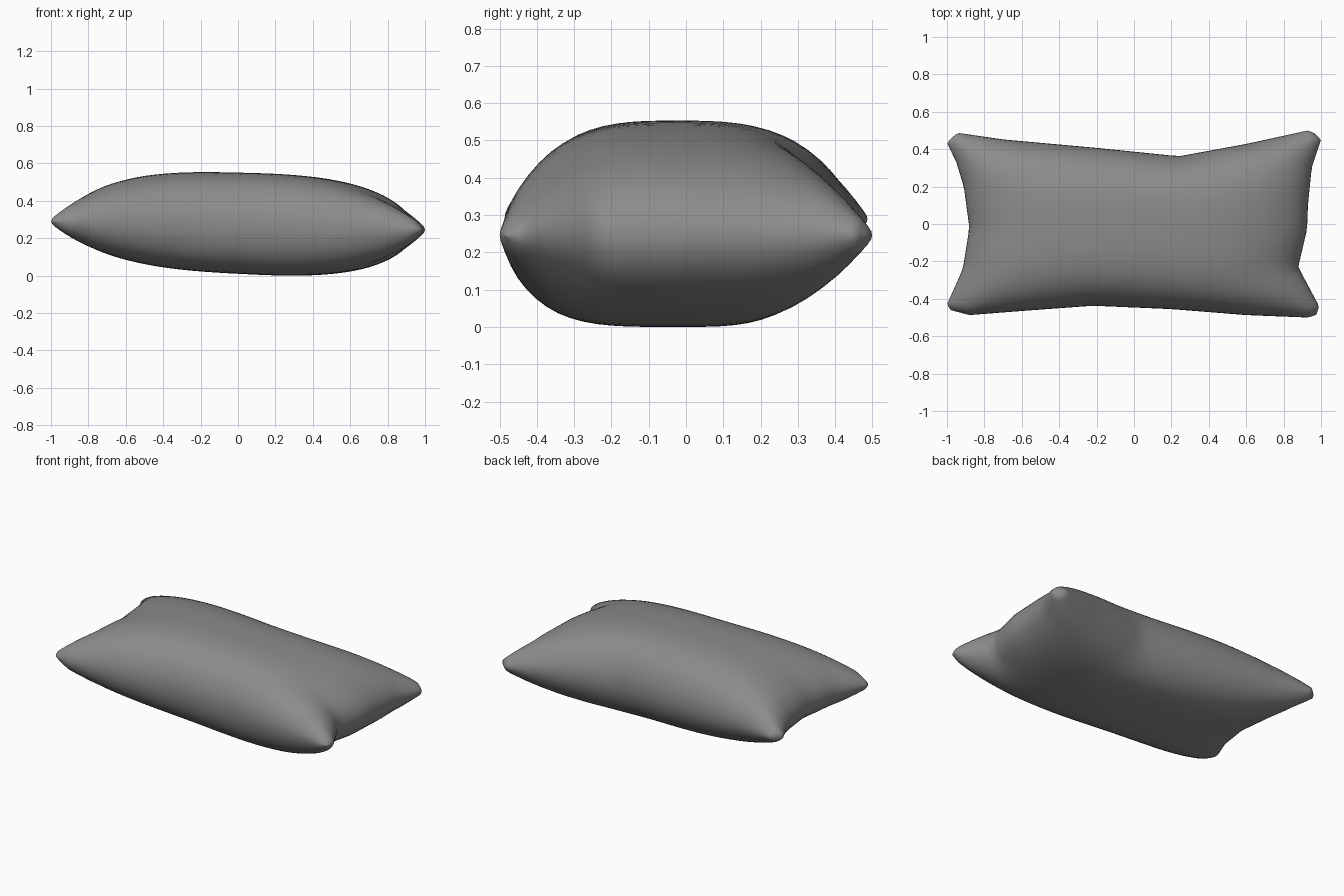
import bpy, bmesh, math

if "Cube" in bpy.data.objects:
    bpy.data.objects.remove(bpy.data.objects["Cube"])

# Seam outline seen from above: (x, y) along back/front, (y, x) along left/right
BACK = [(-.97, .465), (-.94, .487), (-.7, .452), (-.2, .407), (.24, .362), (.6, .428), (.93, .5), (.965, .485)]
FRONT = [(-.98, -.46), (-.88, -.487), (-.6, -.465), (-.22, -.437), (.2, -.455), (.6, -.487), (.93, -.5), (.975, -.485)]
LEFT = [(-.46, -.98), (-.43, -1), (-.24, -.915), (-.02, -.88), (.2, -.91), (.33, -.95), (.435, -1), (.465, -.97)]
RIGHT = [(-.485, .975), (-.44, .99), (-.23, .878), (-.03, .925), (.1, .93), (.3, .95), (.45, 1), (.485, .965)]


def edge(pts, t):
    """Point on a polyline, t in 0..1 along its first coordinate."""
    a = pts[0][0] + (pts[-1][0] - pts[0][0]) * t
    for (a0, b0), (a1, b1) in zip(pts, pts[1:]):
        if a <= a1 + 1e-9:
            return a, b0 + (b1 - b0) * (a - a0) / (a1 - a0)
    return pts[-1]


def outline(s, t):
    """Blend the four seam edges into a patch."""
    f, b = edge(FRONT, s), edge(BACK, s)
    l, r = edge(LEFT, t)[::-1], edge(RIGHT, t)[::-1]
    c00, c10, c01, c11 = FRONT[0], FRONT[-1], BACK[0], BACK[-1]
    return [(1 - t) * f[i] + t * b[i] + (1 - s) * l[i] + s * r[i]
            - ((1 - s) * (1 - t) * c00[i] + s * (1 - t) * c10[i]
               + (1 - s) * t * c01[i] + s * t * c11[i]) for i in (0, 1)]


def soft_outline(u, v):
    """Average nearby samples so seam kinks fade out towards the middle."""
    s, t = (u + 1) / 2, (v + 1) / 2
    e = .25 * (1 - u * u) * (1 - v * v)
    pts = [outline(s + a * e, t + a * b * e)
           for a in (-1, -.75, -.5, -.25, 0, .25, .5, .75, 1) for b in (1, -1)]
    return [sum(p[i] for p in pts) / len(pts) for i in (0, 1)]


def bulge(w, p):
    return max(0, 1 - abs(w) ** p) ** .5


NU, NV = 48, 32
bm = bmesh.new()
# Upper and lower cushion faces, joined at the seam
for side in (1, -1):
    grid = []
    for i in range(NU + 1):
        u = math.sin(math.pi * (i / NU - .5))
        row = []
        for j in range(NV + 1):
            v = math.sin(math.pi * (j / NV - .5))
            x, y = soft_outline(u, v)
            depth = .283 if side > 0 else .258 + .025 * u
            # The front is fuller underneath than the back
            p = 3 if side > 0 else 3.6 - .4 * v
            fall = bulge(u, 2.8) * bulge(v, p)
            row.append(bm.verts.new((x, y, .27 - .022 * u + side * depth * fall)))
        grid.append(row)
    for i in range(NU):
        for j in range(NV):
            q = [grid[i][j], grid[i + 1][j], grid[i + 1][j + 1], grid[i][j + 1]]
            bm.faces.new(q if side > 0 else q[::-1])
bmesh.ops.remove_doubles(bm, verts=bm.verts, dist=.0003)
bmesh.ops.recalc_face_normals(bm, faces=bm.faces)

# Rest the cushion on the ground
low = min(v.co.z for v in bm.verts)
for v in bm.verts:
    v.co.z -= low
for f in bm.faces:
    f.smooth = True

mesh = bpy.data.meshes.new("pillow")
bm.to_mesh(mesh)
bm.free()

# Dark grey fabric
fabric = bpy.data.materials.new("dark_grey_fabric")
fabric.diffuse_color = (.26, .26, .26, 1)
fabric.use_nodes = True
fabric.node_tree.nodes["Principled BSDF"].inputs["Base Color"].default_value = fabric.diffuse_color
mesh.materials.append(fabric)
bpy.context.collection.objects.link(bpy.data.objects.new("pillow", mesh))
